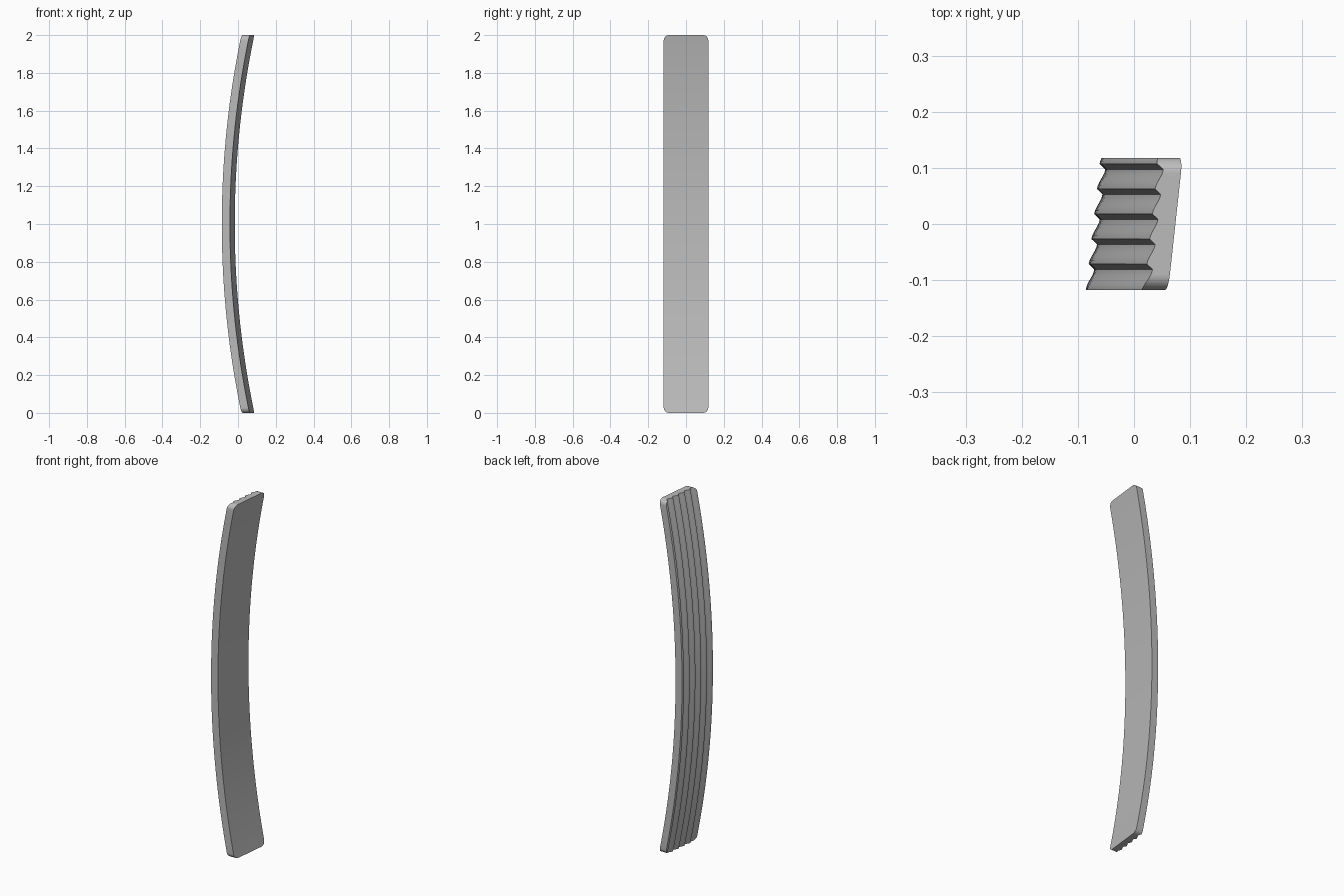
import bpy, math

cube = bpy.data.objects.get("Cube")
if cube:
    bpy.data.objects.remove(cube, do_unlink=True)

HALF_W, CORNER, THICK = 0.118, 0.028, 0.043
PITCH, DEPTH, FIRST_RIDGE = 0.0446, 0.011, -0.1158
RADIUS, TILT, ROWS = 4.87, 0.109, 48


def bow(z):
    """Sideways offset of the long arc."""
    return RADIUS - math.sqrt(RADIUS ** 2 - (z - 1) ** 2)


def groove(y):
    """Rounded sawtooth: gentle fall from each ridge, then a steep step back."""
    u = max(0, (y - FIRST_RIDGE) / PITCH) % 1
    if u > 0.78:
        return DEPTH * (1 - u) / 0.22
    s = u / 0.78
    return DEPTH * s * s * (3 - 2 * s)


def end_inset(y):
    """How far the rounded corners pull the ends in."""
    d = max(0, abs(y) - (HALF_W - CORNER))
    return CORNER - math.sqrt(max(0, CORNER ** 2 - d ** 2))


# Columns across the width: corner arcs plus groove samples
ys = set()
for i in range(9):
    y = HALF_W - CORNER + CORNER * math.sin(math.radians(90 * i / 8))
    ys.update((round(y, 5), round(-y, 5)))
for k in range(6):
    for u in (0, 0.13, 0.26, 0.39, 0.52, 0.65, 0.78):
        y = FIRST_RIDGE + (k + u) * PITCH
        if y < HALF_W - 0.001:
            ys.add(round(y, 5))
ys = sorted(ys)
n = len(ys)

# Closed cross-section: flat face one way, grooved face back
section = [(-0.03 + TILT * y, y) for y in ys]
section += [(-0.03 + TILT * y - THICK + groove(y), y) for y in reversed(ys)]
m = len(section)

verts, faces = [], []
for r in range(ROWS + 1):
    for x, y in section:
        inset = end_inset(y)
        z = inset + (2 - 2 * inset) * r / ROWS
        verts.append((x + bow(z), y, z))

# Skin along the length
for r in range(ROWS):
    for i in range(m):
        j = (i + 1) % m
        a, b = r * m, (r + 1) * m
        faces.append((a + i, a + j, b + j, b + i))

# End caps, following the rounded corners
top = ROWS * m
for i in range(n - 1):
    faces.append((i, m - 1 - i, m - 2 - i, i + 1))
    faces.append((top + i, top + i + 1, top + m - 2 - i, top + m - 1 - i))

mesh = bpy.data.meshes.new("grooved_curved_slat")
mesh.from_pydata(verts, [], faces)
mesh.update()
slat = bpy.data.objects.new("grooved_curved_slat", mesh)
bpy.context.collection.objects.link(slat)

# Plain grey material
grey = bpy.data.materials.new("mid grey")
grey.use_nodes = True
colour = (0.5, 0.5, 0.5, 1)
grey.diffuse_color = colour
grey.node_tree.nodes["Principled BSDF"].inputs["Base Color"].default_value = colour
mesh.materials.append(grey)

bpy.context.view_layer.objects.active = slat
slat.select_set(True)
bpy.ops.object.shade_smooth_by_angle(angle=math.radians(25))
